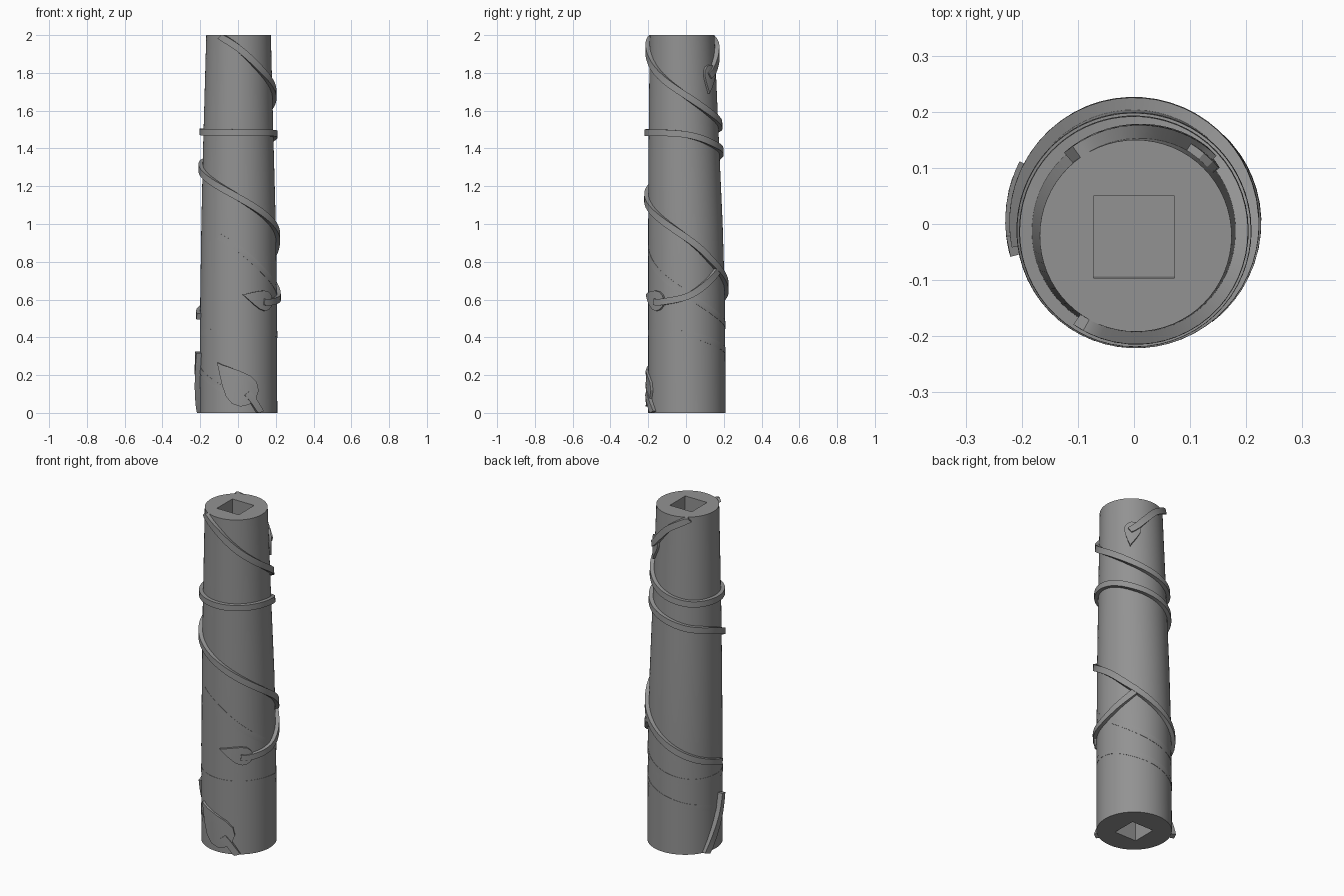
import bpy, bmesh, math
from mathutils import Vector

if "Cube" in bpy.data.objects:
    bpy.data.objects.remove(bpy.data.objects["Cube"])

# Column sections: z, centre x, centre y, radius
SECTIONS = [(0, 0.003, 0.005, 0.205), (0.6, 0.003, 0.003, 0.203), (1.0, 0.003, -0.003, 0.197),
            (1.4, 0.002, -0.011, 0.187), (2.0, 0.003, -0.021, 0.171)]

# Dark grey stone
stone = bpy.data.materials.new("dark_grey")
stone.diffuse_color = (0.29, 0.29, 0.29, 1)
stone.use_nodes = True
stone.node_tree.nodes["Principled BSDF"].inputs["Base Color"].default_value = stone.diffuse_color


def section(z):
    z = min(max(z, 0), 2)
    for a, b in zip(SECTIONS, SECTIONS[1:]):
        if z <= b[0]:
            t = (z - a[0]) / (b[0] - a[0])
            return [p + (q - p) * t for p, q in zip(a, b)]


def on_column(ang, z, h):
    z, cx, cy, r = section(z)
    return Vector((cx + (r + h) * math.cos(ang), cy + (r + h) * math.sin(ang), z))


def finish(name, bm, smooth=True):
    bmesh.ops.recalc_face_normals(bm, faces=bm.faces)
    me = bpy.data.meshes.new(name)
    bm.to_mesh(me)
    bm.free()
    me.materials.append(stone)
    ob = bpy.data.objects.new(name, me)
    bpy.context.collection.objects.link(ob)
    if smooth:
        bpy.ops.object.select_all(action='DESELECT')
        ob.select_set(True)
        bpy.context.view_layer.objects.active = ob
        bpy.ops.object.shade_smooth_by_angle(angle=math.radians(30))
    return ob


def loft(bm, rings):
    rings = [[bm.verts.new(p) for p in ring] for ring in rings]
    n = len(rings[0])
    for a, b in zip(rings, rings[1:]):
        for i in range(n):
            j = (i + 1) % n
            bm.faces.new((a[i], a[j], b[j], b[i]))
    bm.faces.new(rings[0][::-1])
    bm.faces.new(rings[-1])


# Square-section vine through (angle in degrees, height) keys on the column
def vine(name, keys, out=0.022, half=0.017):
    path = []
    pts = [keys[0]] + keys + [keys[-1]]
    for i in range(1, len(pts) - 2):
        p0, p1, p2, p3 = [Vector(p) for p in pts[i - 1:i + 3]]
        n = max(4, int(abs(p2.x - p1.x) / 6))
        for k in range(n):
            t = k / n
            path.append(0.5 * (2 * p1 + (p2 - p0) * t + (2 * p0 - 5 * p1 + 4 * p2 - p3) * t * t
                               + (3 * p1 - p0 - 3 * p2 + p3) * t ** 3))
    path.append(Vector(keys[-1]))
    rings = []
    for i, p in enumerate(path):
        d = path[min(i + 1, len(path) - 1)] - path[max(i - 1, 0)]
        r = section(p.y)[3]
        side = Vector((-d.y, math.radians(d.x) * r)).normalized() * half
        ring = []
        for s, h in ((-1, -0.015), (1, -0.015), (1, out), (-1, out)):
            ring.append(on_column(math.radians(p.x) + s * side.x / r, p.y + s * side.y, h))
        rings.append(ring)
    bm = bmesh.new()
    loft(bm, rings)
    return finish(name, bm)


# Teardrop leaf lying on the column; direction in degrees, 0 = along +angle, 90 = up
def leaf(name, ang, z, length, half, direction, out=0.014):
    prof = [(0.0, 0.3), (0.08, 0.75), (0.22, 1.0), (0.4, 0.97), (0.6, 0.7), (0.8, 0.36), (0.92, 0.13), (1.0, 0.02)]
    c, s = math.cos(math.radians(direction)), math.sin(math.radians(direction))
    r = section(z)[3]
    rings = []
    for t, w in prof:
        top, bottom = [], []
        for k in range(7):
            u, v = t * length, w * half * (k / 3 - 1)
            a, zz = math.radians(ang) + (u * c - v * s) / r, z + u * s + v * c
            top.append(on_column(a, zz, out))
            bottom.append(on_column(a, zz, -0.012))
        rings.append(top + bottom[::-1])
    bm = bmesh.new()
    loft(bm, rings)
    return finish(name, bm)


# Tapered, slightly leaning column
bm = bmesh.new()
loft(bm, [[on_column(math.tau * i / 64, z / 10, 0) for i in range(64)] for z in range(0, 21, 2)])
column = finish("column", bm, smooth=False)

# Square sockets in the top and bottom
for name, z, cy, lean in (("top_socket_cutter", 2.0, -0.0235, 0.006), ("bottom_socket_cutter", 0.0, 0.0, 0)):
    bm = bmesh.new()
    bmesh.ops.create_cube(bm, size=1)
    for v in bm.verts:
        v.co = Vector((v.co.x * 0.145, v.co.y * 0.146 + cy - lean * v.co.z, z + v.co.z * 0.5))
    cutter = finish(name, bm, smooth=False)
    mod = column.modifiers.new(name, 'BOOLEAN')
    mod.operation, mod.solver, mod.object = 'DIFFERENCE', 'EXACT', cutter
    bpy.context.view_layer.objects.active = column
    bpy.ops.object.modifier_apply(modifier=name)
    bpy.data.objects.remove(cutter)
bpy.ops.object.select_all(action='DESELECT')
column.select_set(True)
bpy.ops.object.shade_smooth_by_angle(angle=math.radians(30))

# Main vine winding down, and its lower repeat sunk almost flush
coil = [(238, 1.995), (270, 1.93), (315, 1.80), (360, 1.69), (420, 1.565), (480, 1.50), (540, 1.488),
        (630, 1.484), (720, 1.475), (780, 1.415), (840, 1.355), (900, 1.30), (990, 1.14)]
vine("main_vine", coil + [(1080, 0.93), (1125, 0.79), (1170, 0.67), (1215, 0.58), (1270, 0.51)])
vine("sunken_vine", [(a, z - 1.06) for a, z in coil], out=0.0015)

# Side stems
vine("middle_stem", [(-52, 0.588), (-38, 0.587), (0, 0.615), (30, 0.685), (57, 0.77)], out=0.021)
vine("top_stem", [(47, 1.785), (58, 1.81), (75, 1.87), (95, 1.935), (128, 1.995)], out=0.024)
vine("bottom_stem", [(-78, 0.105), (-70, 0.07), (-57, 0.0)], out=0.019)
vine("root_stem", [(191, 0.32), (182, 0.2), (157, 0.0)], out=0.028)

# Leaves
leaf("bottom_leaf", -70, 0.06, 0.275, 0.085, 132)
leaf("middle_leaf", -35, 0.58, 0.18, 0.052, 165)
leaf("top_leaf", 54, 1.84, 0.15, 0.042, -98)
